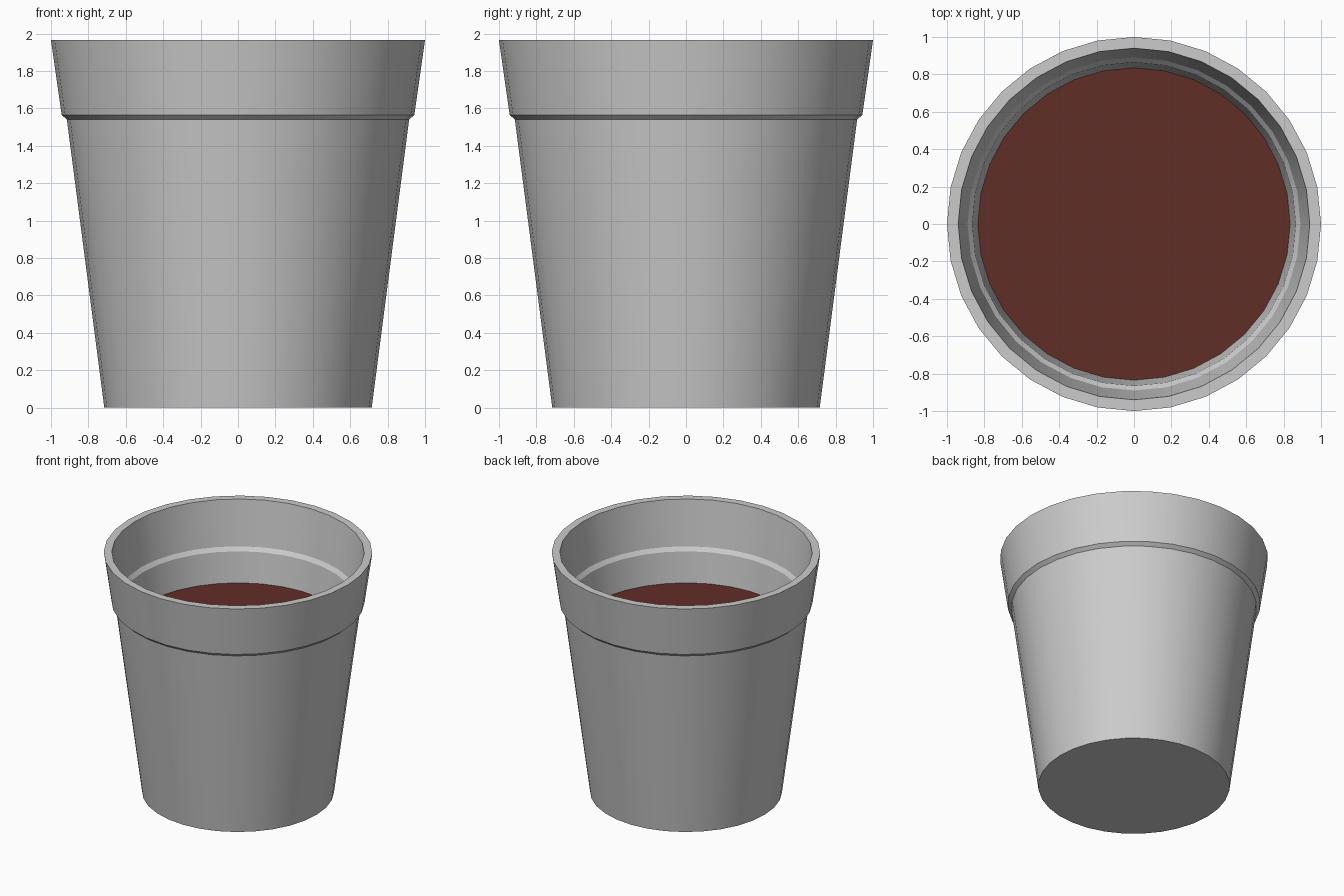
import bpy, bmesh, math

if "Cube" in bpy.data.objects:
    bpy.data.objects.remove(bpy.data.objects["Cube"])

SIDES = 32
SOIL_R, SOIL_Z = 0.835, 1.325


def ring(bm, r, z):
    return [bm.verts.new((r * math.cos(2 * math.pi * i / SIDES),
                          r * math.sin(2 * math.pi * i / SIDES), z))
            for i in range(SIDES)]


def finish(bm, name):
    mesh = bpy.data.meshes.new(name)
    bm.to_mesh(mesh)
    bm.free()
    obj = bpy.data.objects.new(name, mesh)
    bpy.context.collection.objects.link(obj)
    return obj


# Pot wall: base, flared body, stepped collar, rim, then inside down to the soil
profile = [(0.715, 0), (0.915, 1.54), (0.943, 1.565), (1.0, 1.965),
           (0.94, 1.965), (0.89, 1.60), (0.865, 1.57), (SOIL_R, SOIL_Z)]
bm = bmesh.new()
rings = [ring(bm, r, z) for r, z in profile]
for a, b in zip(rings, rings[1:]):
    for i in range(SIDES):
        j = (i + 1) % SIDES
        bm.faces.new((a[i], a[j], b[j], b[i]))
bm.faces.new(rings[0][::-1])
pot = finish(bm, "pot")
bpy.context.view_layer.objects.active = pot
pot.select_set(True)
bpy.ops.object.shade_smooth_by_angle(angle=math.radians(25))

# Soil surface
bm = bmesh.new()
bm.faces.new(ring(bm, SOIL_R, SOIL_Z))
soil = finish(bm, "soil")
mat = bpy.data.materials.new("soil_brown")
mat.diffuse_color = (0.12, 0.026, 0.02, 1)
mat.use_nodes = True
mat.node_tree.nodes["Principled BSDF"].inputs["Base Color"].default_value = mat.diffuse_color
soil.data.materials.append(mat)
